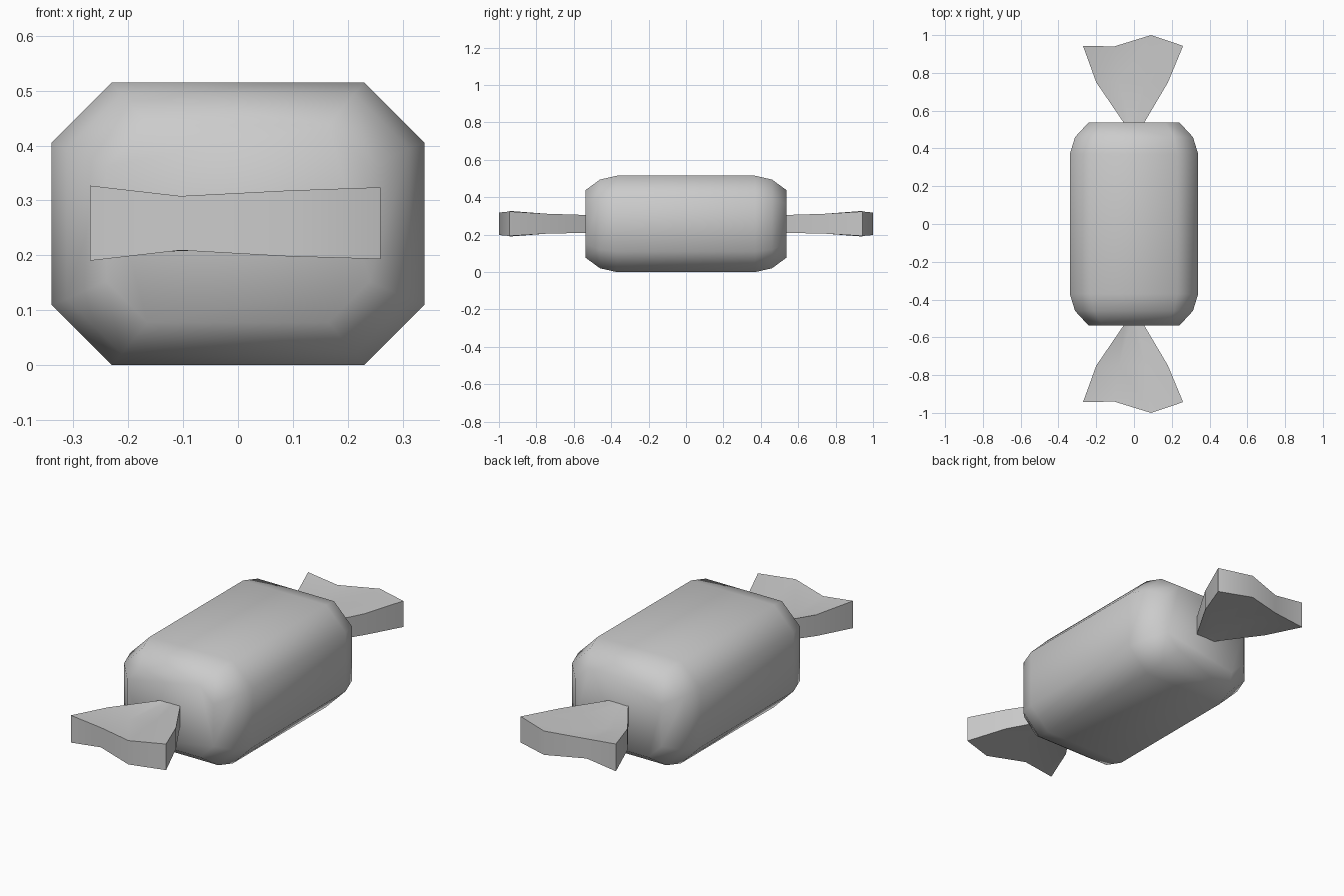
import bpy, bmesh, math

if "Cube" in bpy.data.objects:
    bpy.data.objects.remove(bpy.data.objects["Cube"])

MID = 0.2575  # height of the candy's long axis


def loft(name, rings, angle):
    """Skin a list of equal-length closed rings and cap both ends."""
    bm = bmesh.new()
    vs = [[bm.verts.new(p) for p in r] for r in rings]
    n = len(vs[0])
    for a, b in zip(vs, vs[1:]):
        for i in range(n):
            j = (i + 1) % n
            bm.faces.new((a[i], a[j], b[j], b[i]))
    half = n // 2
    for r in (vs[0], vs[-1]):
        if name == "candy_body":
            bm.faces.new(r)
        else:  # strip of quads between top and bottom rows
            for i in range(half - 1):
                bm.faces.new((r[i], r[i + 1], r[n - 2 - i], r[n - 1 - i]))
    bmesh.ops.recalc_face_normals(bm, faces=bm.faces)
    mesh = bpy.data.meshes.new(name)
    bm.to_mesh(mesh)
    bm.free()
    ob = bpy.data.objects.new(name, mesh)
    bpy.context.collection.objects.link(ob)
    bpy.ops.object.select_all(action='DESELECT')
    bpy.context.view_layer.objects.active = ob
    ob.select_set(True)
    bpy.ops.object.shade_smooth_by_angle(angle=math.radians(angle))
    return ob


def octagon(y, hx, hz, c):
    pts = [(hx, hz - c), (hx - c, hz), (c - hx, hz), (-hx, hz - c),
           (-hx, c - hz), (c - hx, -hz), (hx - c, -hz), (hx, c - hz)]
    return [(x, y, MID + z) for x, z in pts]


# Chamfered body: octagonal sections narrowing at both ends
half = [(0.37, 0.34, 0.2575, 0.11), (0.46, 0.312, 0.237, 0.10),
        (0.538, 0.24, 0.18, 0.075)]
sections = [(-y, a, b, c) for y, a, b, c in reversed(half)] + half
loft("candy_body", [octagon(*s) for s in sections], 60)

# Twisted wrapper ends: columns of (x, y, bottom z, top z) per row
ROWS = [
    [(-0.05, 0.53, 0.21, 0.305), (-0.017, 0.53, 0.21, 0.305),
     (0.017, 0.53, 0.21, 0.305), (0.05, 0.53, 0.21, 0.305)],
    [(-0.20, 0.75, 0.205, 0.312), (-0.08, 0.75, 0.235, 0.281),
     (0.06, 0.75, 0.205, 0.312), (0.18, 0.75, 0.205, 0.312)],
    [(-0.27, 0.943, 0.19, 0.327), (-0.105, 0.94, 0.209, 0.308),
     (0.09, 1.0, 0.198, 0.318), (0.26, 0.943, 0.193, 0.324)],
]
for side, name in ((-1, "front_wrapper_twist"), (1, "back_wrapper_twist")):
    rings = [[(x, side * y, t) for x, y, b, t in row] +
             [(x, side * y, b) for x, y, b, t in reversed(row)] for row in ROWS]
    loft(name, rings, 50)
